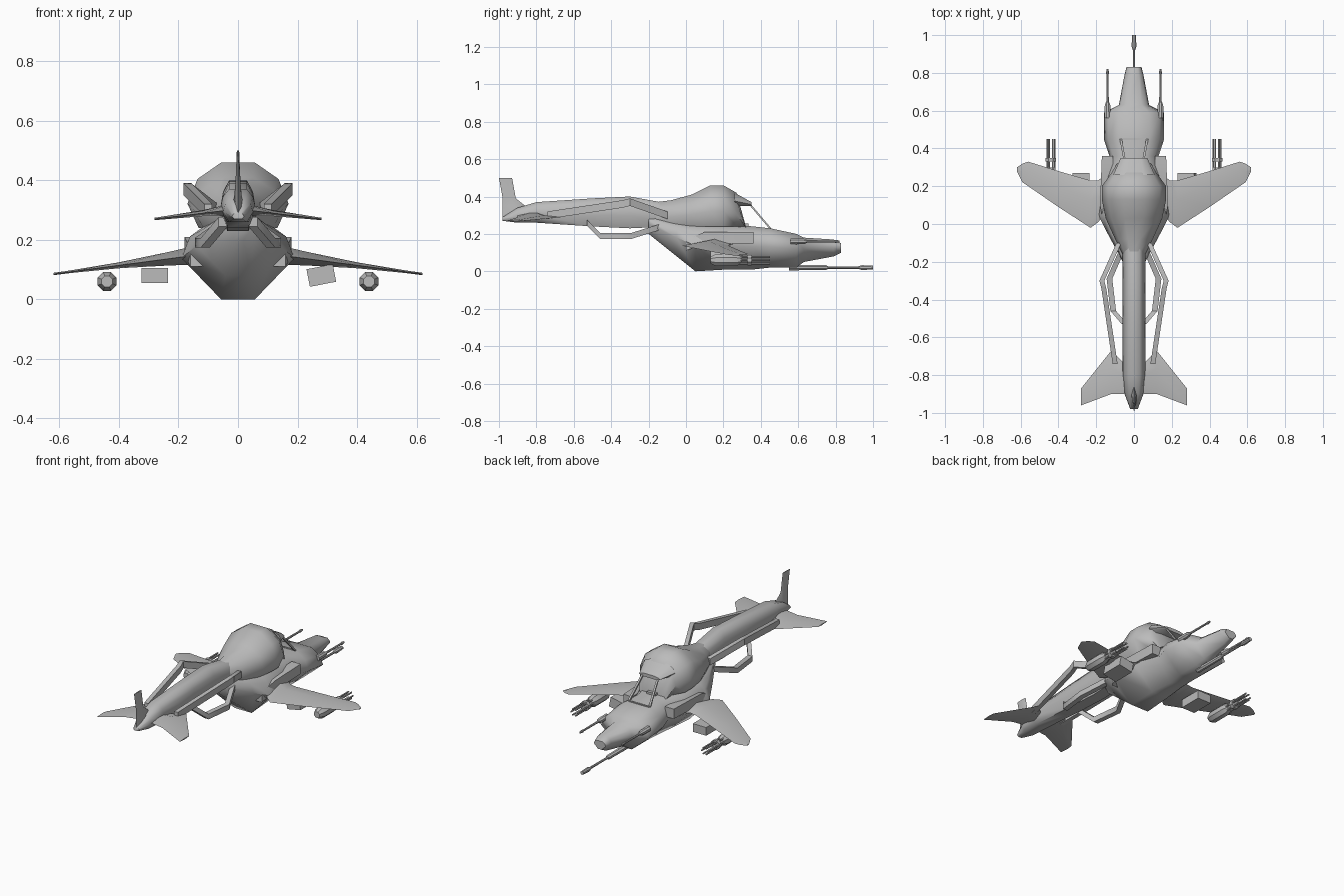
import bpy
import bmesh
import math
from mathutils import Vector, Matrix

default_cube = bpy.data.objects.get("Cube")
if default_cube:
    bpy.data.objects.remove(default_cube, do_unlink=True)

GREY = (0.5, 0.5, 0.5, 1)
metal = bpy.data.materials.new("hull grey")
metal.diffuse_color = GREY
metal.use_nodes = True
metal.node_tree.nodes["Principled BSDF"].inputs["Base Color"].default_value = GREY


def finish(name, bm, angle=35):
    """Turn a bmesh into a shaded, coloured object."""
    bmesh.ops.recalc_face_normals(bm, faces=bm.faces)
    mesh = bpy.data.meshes.new(name)
    bm.to_mesh(mesh)
    bm.free()
    mesh.materials.append(metal)
    part = bpy.data.objects.new(name, mesh)
    bpy.context.collection.objects.link(part)
    bpy.ops.object.select_all(action="DESELECT")
    part.select_set(True)
    bpy.context.view_layer.objects.active = part
    bpy.ops.object.shade_smooth_by_angle(angle=math.radians(angle))


def skin(name, rings, angle=35):
    """Bridge equal rings of points and cap both ends."""
    bm = bmesh.new()
    loops = [[bm.verts.new(point) for point in ring] for ring in rings]
    for first, second in zip(loops, loops[1:]):
        for i in range(len(first)):
            j = (i + 1) % len(first)
            bm.faces.new((first[i], first[j], second[j], second[i]))
    bm.faces.new(loops[0])
    bm.faces.new(loops[-1])
    finish(name, bm, angle)


def body(name, stations, waist, bottom, top):
    """Symmetric body from (y, low, high, half width) stations.

    waist is the relative height of the widest point; bottom and top are
    the widths of the flat belly and roof relative to the widest point.
    """
    rings = []
    for y, low, high, width in stations:
        middle = low + (high - low) * waist
        shoulder_width = width * (0.7 + 0.3 * top)
        shoulder_height = middle + (high - middle) * 0.6
        half = [(width * bottom, low), (width, middle),
                (shoulder_width, shoulder_height), (width * top, high)]
        ring = [(x, y, z) for x, z in half]
        ring += [(-x, y, z) for x, z in reversed(half)]
        rings.append(ring)
    skin(name, rings, angle=60)


def blade(name, outline, thickness, place):
    """Thin diamond section swept along (span, lead, trail) outline points."""
    root, tip = outline[0][0], outline[-1][0]
    rings = []
    for span, lead, trail in outline:
        along = (span - root) / (tip - root)
        thick = thickness * (1 - along) ** 2 + 0.004
        crest = lead * 0.6 + trail * 0.4
        section = [(lead, 0), (crest, thick), (trail, 0), (crest, -thick)]
        rings.append([place(span, along, y, t) for y, t in section])
    skin(name, rings)


def lathe(name, x, z, steps, sides=8):
    """Round part along y from (y, radius) steps."""
    turns = [math.tau * (i + 0.5) / sides for i in range(sides)]
    skin(name, [[(x + radius * math.cos(turn), y, z + radius * math.sin(turn))
                 for turn in turns] for y, radius in steps])


def strut(name, path, width, height, side):
    """Box-section bar that follows a path."""
    corners = [(-width, -height), (width, -height), (width, height), (-width, height)]
    skin(name, [[(side * (x + across), y, z + up) for across, up in corners]
                for x, y, z in path])


def box(name, centre, size, tilt=0):
    """Plain block, optionally rolled about the y axis."""
    bm = bmesh.new()
    placement = Matrix.Translation(centre) @ Matrix.Rotation(math.radians(tilt), 4, "Y")
    scaling = Matrix.Diagonal(Vector(size)).to_4x4()
    bmesh.ops.create_cube(bm, size=1, matrix=placement @ scaling)
    finish(name, bm)


# Lower hull with the nose and its gun shoulders
body("lower_hull", [
    (0.83, 0.1, 0.15, 0.04),
    (0.79, 0.08, 0.17, 0.05),
    (0.63, 0.05, 0.18, 0.08),
    (0.59, 0.02, 0.2, 0.16),
    (0.45, 0.02, 0.23, 0.16),
    (0.36, 0.01, 0.24, 0.13),
    (0.22, 0.01, 0.25, 0.18),
    (0.05, 0, 0.26, 0.19),
    (-0.05, 0.08, 0.27, 0.14),
    (-0.2, 0.2, 0.3, 0.06)], waist=0.53, bottom=0.3, top=0.5)

# Upper hump, sloping down at the front as the cockpit bulkhead
body("upper_hump", [
    (0.32, 0.23, 0.24, 0.09),
    (0.27, 0.24, 0.42, 0.12),
    (0.2, 0.24, 0.46, 0.17),
    (0.13, 0.24, 0.46, 0.17),
    (0.03, 0.24, 0.41, 0.15),
    (-0.08, 0.24, 0.38, 0.1),
    (-0.16, 0.24, 0.37, 0.06)], waist=0.37, bottom=0.78, top=0.33)

# Roof overhanging the open cockpit
body("cockpit_roof", [
    (0.35, 0.35, 0.37, 0.07),
    (0.26, 0.35, 0.42, 0.11)], waist=0.37, bottom=0.78, top=0.5)

# Tail boom
body("tail_boom", [
    (-0.08, 0.24, 0.36, 0.06),
    (-0.3, 0.23, 0.4, 0.06),
    (-0.5, 0.24, 0.39, 0.06),
    (-0.8, 0.26, 0.37, 0.06),
    (-0.9, 0.26, 0.34, 0.05),
    (-0.98, 0.27, 0.29, 0.02)], waist=0.4, bottom=0.6, top=0.5)


def upright_place(span, along, y, t):
    """Stand a blade on the centre line."""
    return (t, y, span)


# Upright tail fin
blade("tail_fin", [
    (0.27, -0.86, -0.98),
    (0.35, -0.86, -0.98),
    (0.39, -0.91, -0.98),
    (0.5, -0.93, -1)], thickness=0.02, place=upright_place)

# Chin cannon
lathe("chin_cannon", x=0, z=0.02, steps=[
    (0.55, 0.016), (0.75, 0.014), (0.76, 0.007),
    (0.92, 0.007), (0.94, 0.014), (1, 0.011)])

for side, word in ((1, "left"), (-1, "right")):

    def wing_place(span, along, y, t):
        """Lay the wing so that it droops towards the tip."""
        return (side * span, y, 0.15 - 0.065 * along + t)

    def tailplane_place(span, along, y, t):
        """Lay the tailplane with a slight droop."""
        return (side * span, y, 0.3 - 0.03 * along + t)

    # Swept wing
    blade(word + "_wing", [
        (0.13, 0.28, 0.08),
        (0.19, 0.23, 0.01),
        (0.23, 0.23, -0.02),
        (0.4, 0.28, 0.09),
        (0.56, 0.33, 0.2),
        (0.59, 0.32, 0.22),
        (0.62, 0.3, 0.28)], thickness=0.03, place=wing_place)

    # Tailplane
    blade(word + "_tailplane", [
        (0.03, -0.76, -0.9),
        (0.12, -0.67, -0.9),
        (0.28, -0.87, -0.96)], thickness=0.015, place=tailplane_place)

    # Shoulder intake above the wing root, sinking into the hull at the back
    strut(word + "_intake", [(0.14, 0.36, 0.18), (0.15, 0.1, 0.18), (0.13, 0, 0.14)],
          width=0.03, height=0.03, side=side)

    # Bars bracing the boom above and below
    strut(word + "_upper_brace",
          [(0.08, -0.1, 0.3), (0.17, -0.3, 0.37), (0.16, -0.34, 0.36), (0.1, -0.74, 0.3)],
          width=0.013, height=0.02, side=side)
    strut(word + "_lower_brace",
          [(0.06, -0.13, 0.24), (0.13, -0.29, 0.19), (0.11, -0.46, 0.19), (0.05, -0.53, 0.26)],
          width=0.015, height=0.016, side=side)

    # Windscreen post
    strut(word + "_windscreen_post", [(0.05, 0.34, 0.36), (0.07, 0.45, 0.23)],
          width=0.006, height=0.007, side=side)

    # Nose gun
    lathe(word + "_nose_gun", x=side * 0.14, z=0.16, steps=[
        (0.56, 0.017), (0.63, 0.016), (0.65, 0.007),
        (0.79, 0.006), (0.8, 0.009), (0.82, 0.005)])

    # Rotary gun pod under the wing
    pod_x, pod_z, spread = side * 0.44, 0.06, 0.02
    lathe(word + "_gun_pod", pod_x, pod_z, steps=[
        (0.13, 0.02), (0.16, 0.034), (0.27, 0.034), (0.3, 0.02)])
    lathe(word + "_barrel_collar", pod_x, pod_z, steps=[(0.33, 0.03), (0.35, 0.03)])
    for i in range(6):
        turn = math.tau * i / 6
        lathe(word + "_barrel", pod_x + spread * math.cos(turn),
              pod_z + spread * math.sin(turn),
              steps=[(0.28, 0.005), (0.45, 0.005)], sides=6)

# Windscreen sill and cockpit seat
box("windscreen_sill", centre=(0, 0.45, 0.23), size=(0.14, 0.01, 0.01))
box("seat", centre=(0, 0.32, 0.24), size=(0.06, 0.03, 0.03))

# Underwing rocket boxes, one hung at a tilt
box("right_rocket_box", centre=(-0.28, 0.2, 0.08), size=(0.09, 0.14, 0.05))
box("left_rocket_box", centre=(0.28, 0.2, 0.08), size=(0.09, 0.14, 0.06), tilt=-11)
